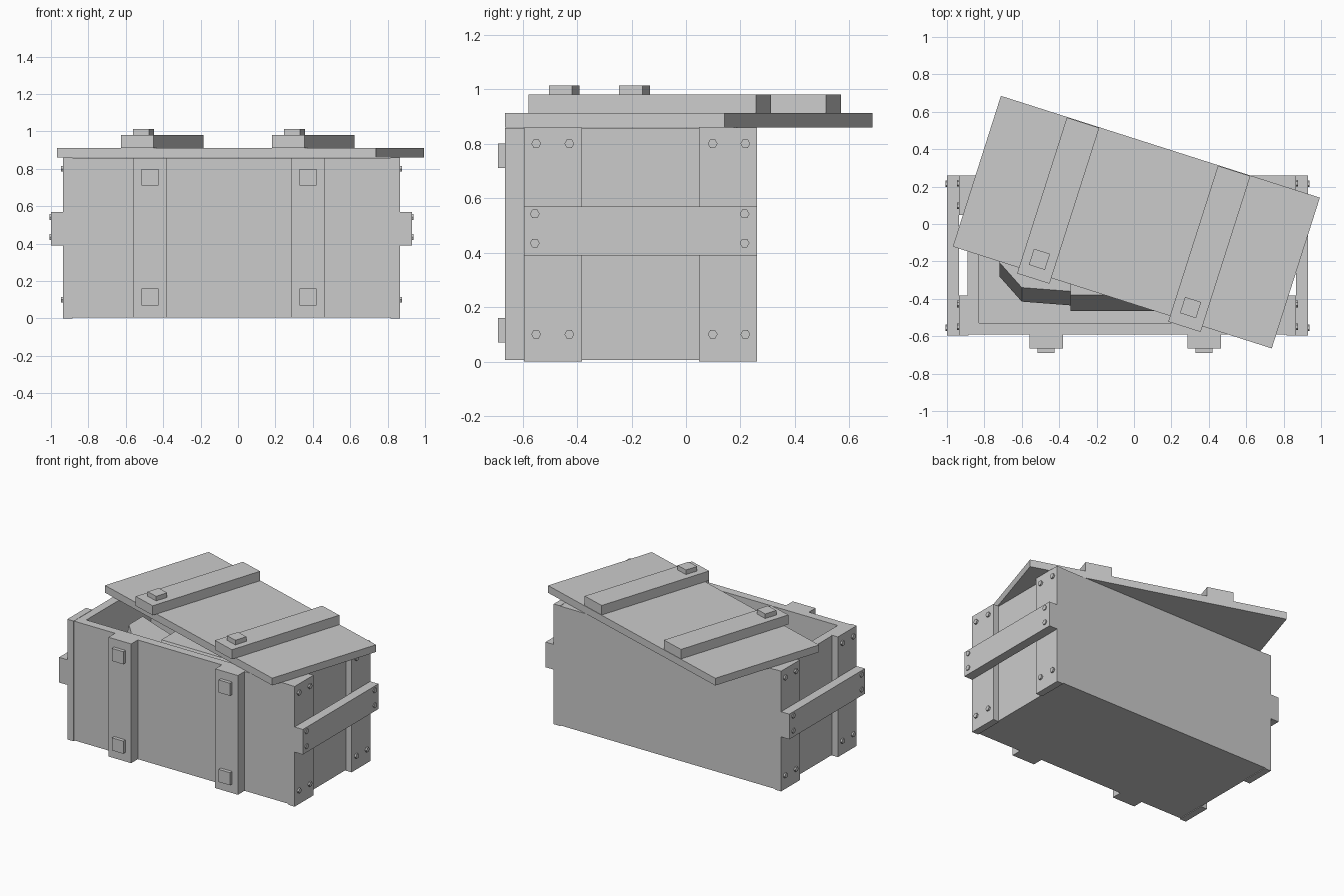
import bpy, bmesh, math
from mathutils import Matrix, Vector

if "Cube" in bpy.data.objects:
    bpy.data.objects.remove(bpy.data.objects["Cube"])

CX = -0.035          # crate centre in x (the twisted lid shifts the overall bounds)
TOP = 0.858


def finish(name, bm, matrix=None):
    bmesh.ops.recalc_face_normals(bm, faces=bm.faces)
    mesh = bpy.data.meshes.new(name)
    bm.to_mesh(mesh)
    bm.free()
    obj = bpy.data.objects.new(name, mesh)
    bpy.context.collection.objects.link(obj)
    if matrix:
        obj.matrix_world = matrix
    return obj


def box_bm(x0, x1, y0, y1, z0, z1):
    bm = bmesh.new()
    m = Matrix.Translation(((x0 + x1) / 2, (y0 + y1) / 2, (z0 + z1) / 2))
    m = m @ Matrix.Diagonal((x1 - x0, y1 - y0, z1 - z0, 1))
    bmesh.ops.create_cube(bm, size=1, matrix=m)
    return bm


def box(name, *dims, matrix=None):
    return finish(name, box_bm(*dims), matrix)


def bolt(name, x, y, z):
    bm = bmesh.new()
    m = Matrix.Translation((x, y, z)) @ Matrix.Rotation(math.pi / 2, 4, 'Y')
    bmesh.ops.create_cone(bm, cap_ends=True, segments=6, radius1=0.018,
                          radius2=0.018, depth=0.024, matrix=m)
    return finish(name, bm)


def slab(name, outline, z_top, drop):
    # flat outline extruded along a leaning direction
    bm = bmesh.new()
    face = bm.faces.new([bm.verts.new((x, y, z_top)) for x, y in outline])
    ext = bmesh.ops.extrude_face_region(bm, geom=[face], use_keep_orig=True)
    verts = [g for g in ext["geom"] if isinstance(g, bmesh.types.BMVert)]
    bmesh.ops.translate(bm, verts=verts, vec=Vector(drop))
    return finish(name, bm)


# open crate body: inset the top and push it down
bm = box_bm(CX - 0.855, CX + 0.855, -0.59, 0.26, 0.005, TOP)
bm.faces.ensure_lookup_table()
top = max(bm.faces, key=lambda f: f.calc_center_median().z)
bmesh.ops.inset_region(bm, faces=[top], thickness=0.085)
hole = bmesh.ops.extrude_face_region(bm, geom=[top])
bmesh.ops.translate(bm, vec=(0, 0, -0.77),
                    verts=[g for g in hole["geom"] if isinstance(g, bmesh.types.BMVert)])
bmesh.ops.delete(bm, geom=[top] if top.is_valid else [], context='FACES_ONLY')
finish("crate_body", bm)

# front battens with square pads
for i, x in enumerate((-0.47, 0.375)):
    box(f"front_batten_{i}", x - 0.09, x + 0.09, -0.665, -0.59, 0.005, TOP)
    for j, z in enumerate((0.115, 0.755)):
        box(f"front_pad_{i}_{j}", x - 0.045, x + 0.045, -0.69, -0.66, z - 0.045, z + 0.045)

# end battens, carrying rails and bolts, mirrored left and right
for side, s in (("left", -1), ("right", 1)):
    def span(a, b):
        return sorted((CX + s * a, CX + s * b))
    for j, (y0, y1) in enumerate(((-0.595, -0.382), (0.048, 0.26))):
        box(f"{side}_end_batten_{j}", *span(0.85, 0.90), y0, y1, 0, TOP + 0.002)
    box(f"{side}_carry_rail", *span(0.90, 0.965), -0.595, 0.26, 0.39, 0.57)
    for y in (-0.55, -0.428, 0.098, 0.218):
        for z in (0.10, 0.80):
            bolt(f"{side}_batten_bolt", CX + s * 0.90, y, z)
    for y in (-0.555, 0.215):
        for z in (0.435, 0.542):
            bolt(f"{side}_rail_bolt", CX + s * 0.96, y, z)

# contents partly visible below the lid
slab("contents_stock", [(-0.72, -0.205), (-0.60, -0.34), (-0.34, -0.36), (-0.34, -0.2),
                        (-0.55, -0.12), (-0.72, -0.05)], 0.73, (0, -0.075, -0.22))
slab("contents_body", [(-0.34, -0.38), (0.55, -0.38), (0.55, -0.15), (-0.34, -0.15)],
     0.79, (0, -0.085, -0.25))

# twisted lid with its battens and pads
lid = Matrix.Translation((0.0125, 0.01, 0)) @ Matrix.Rotation(math.radians(-17.7), 4, 'Z')
box("lid", -0.895, 0.895, -0.423, 0.423, 0.86, 0.912, matrix=lid)
for i, x in enumerate((-0.433, 0.415)):
    box(f"lid_batten_{i}", x - 0.091, x + 0.091, -0.455, 0.42, 0.912, 0.98, matrix=lid)
    box(f"lid_pad_{i}", x - 0.045, x + 0.045, -0.392, -0.302, 0.975, 1.013, matrix=lid)
